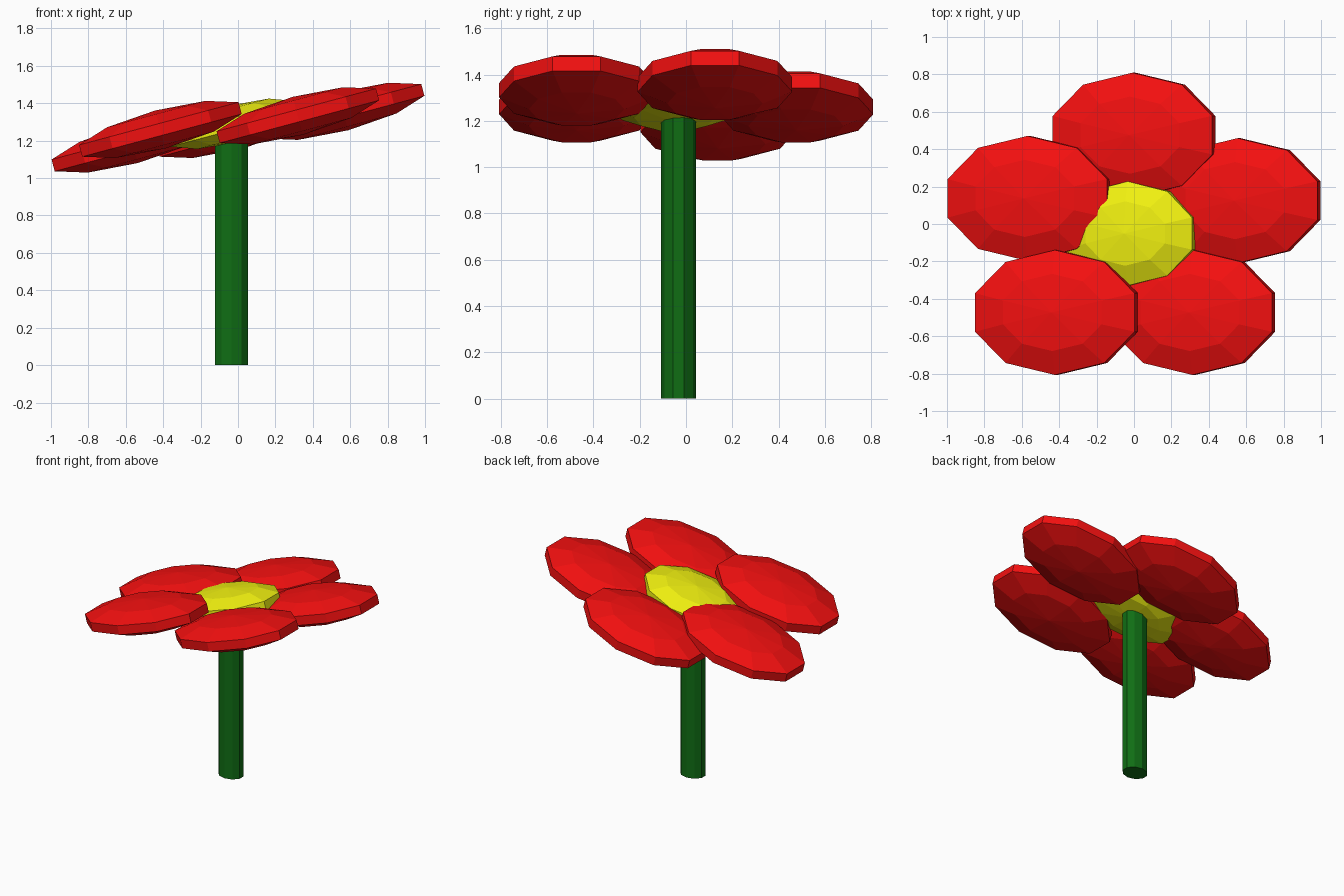
import bpy
from math import radians

if "Cube" in bpy.data.objects:
    bpy.data.objects.remove(bpy.data.objects["Cube"])

TILT = radians(-15)


def material(name, rgb):
    m = bpy.data.materials.new(name)
    m.diffuse_color = (*rgb, 1)
    m.use_nodes = True
    m.node_tree.nodes["Principled BSDF"].inputs["Base Color"].default_value = m.diffuse_color
    return m


red = material("petal_red", (0.9, 0.005, 0.005))
yellow = material("center_yellow", (0.87, 0.87, 0.005))
green = material("stem_green", (0.005, 0.155, 0.007))


def disc(name, loc, scale, mat):
    """Flattened, tilted low-poly sphere."""
    bpy.ops.mesh.primitive_uv_sphere_add(segments=10, ring_count=5, radius=1,
                                         location=loc, rotation=(0, TILT, 0))
    ob = bpy.context.object
    ob.name = name
    ob.scale = scale
    ob.data.materials.append(mat)
    return ob


# petals, all facing the same way around the centre
petals = {
    "petal_back": (0.0, 0.475, 1.26),
    "petal_left": (-0.562, 0.137, 1.182),
    "petal_right": (0.562, 0.125, 1.357),
    "petal_front_left": (-0.415, -0.473, 1.26),
    "petal_front_right": (0.32, -0.473, 1.333),
}
for name, loc in petals.items():
    disc(name, loc, (0.488, 0.351, 0.105), red)

# flower centre
disc("flower_center", (-0.026, -0.051, 1.29), (0.393, 0.293, 0.1), yellow)

# stem, ending inside the flower centre
bpy.ops.mesh.primitive_cylinder_add(vertices=10, radius=1, depth=1.25,
                                    location=(-0.035, -0.032, 0.625))
stem = bpy.context.object
stem.name = "stem"
stem.scale = (0.092, 0.076, 1)
stem.data.materials.append(green)
